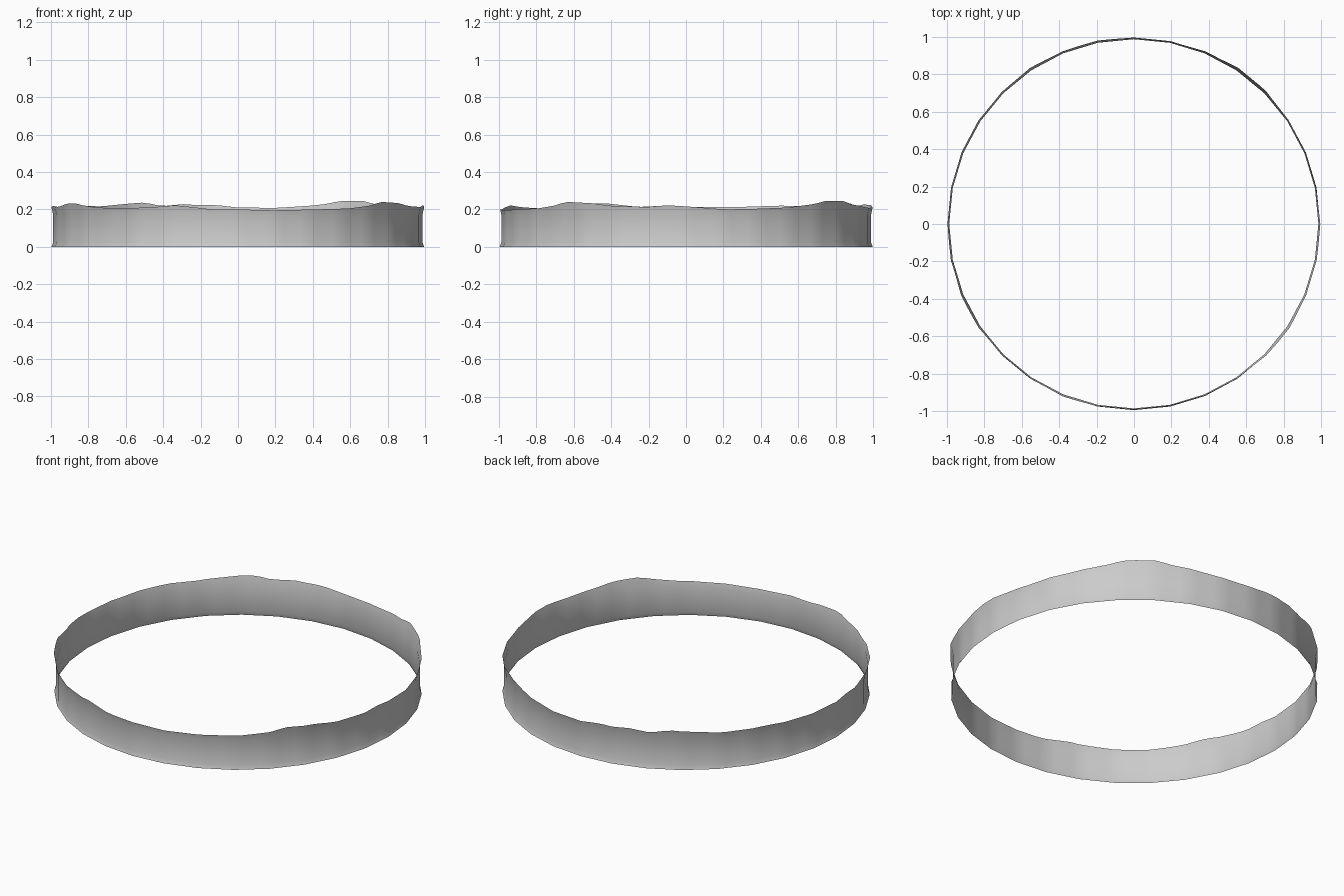
import bpy, bmesh
from math import pi, cos, sin, radians, degrees

if "Cube" in bpy.data.objects:
    bpy.data.objects.remove(bpy.data.objects["Cube"])

SIDES, SUB = 32, 4
N = SIDES * SUB

# uneven rim: (angle in degrees, height)
RIM = [(0, .216), (12, .2), (20, .202), (33, .21), (43, .228), (48, .245), (57, .245),
       (62, .228), (67, .22), (78, .208), (90, .21), (97, .224), (102, .222),
       (107, .228), (114, .217), (120, .237), (128, .228), (137, .216), (150, .22),
       (165, .212), (180, .212), (186, .22), (195, .213), (205, .232), (209, .233),
       (218, .213), (230, .204), (243, .212), (250, .222), (255, .214), (262, .2),
       (270, .2), (281, .195), (295, .2), (307, .205), (315, .22), (320, .24),
       (330, .233), (336, .218), (348, .213), (354, .222), (360, .216)]


def rim_height(a):
    d = degrees(a) % 360
    for (a0, h0), (a1, h1) in zip(RIM, RIM[1:]):
        if a0 <= d <= a1:
            return h0 + (h1 - h0) * (d - a0) / (a1 - a0)
    return RIM[0][1]


def flat_sided(r, a):
    """Radius of a 32-sided polygon at angle a."""
    step = 2 * pi / SIDES
    return r * cos(step / 2) / cos(a % step - step / 2)


# thin band: flared foot, straight wall, outward-leaning uneven rim
bm = bmesh.new()
rings = []
for level in ((.996, 0), (.987, .025), (.987, .17), None):
    ring = []
    for i in range(N):
        a = 2 * pi * i / N
        if level:
            r, z = level
        else:
            z = rim_height(a)
            r = .987 + (z - .17) * .22
        r = flat_sided(r, a)
        ring.append(bm.verts.new((r * cos(a) - .001, r * sin(a) + .001, z)))
    rings.append(ring)
for lo, hi in zip(rings, rings[1:]):
    for i in range(N):
        j = (i + 1) % N
        bm.faces.new((lo[i], lo[j], hi[j], hi[i]))
for f in bm.faces:
    f.smooth = True
mesh = bpy.data.meshes.new("ring_band")
bm.to_mesh(mesh)
bm.free()
band = bpy.data.objects.new("ring_band", mesh)
bpy.context.collection.objects.link(band)
